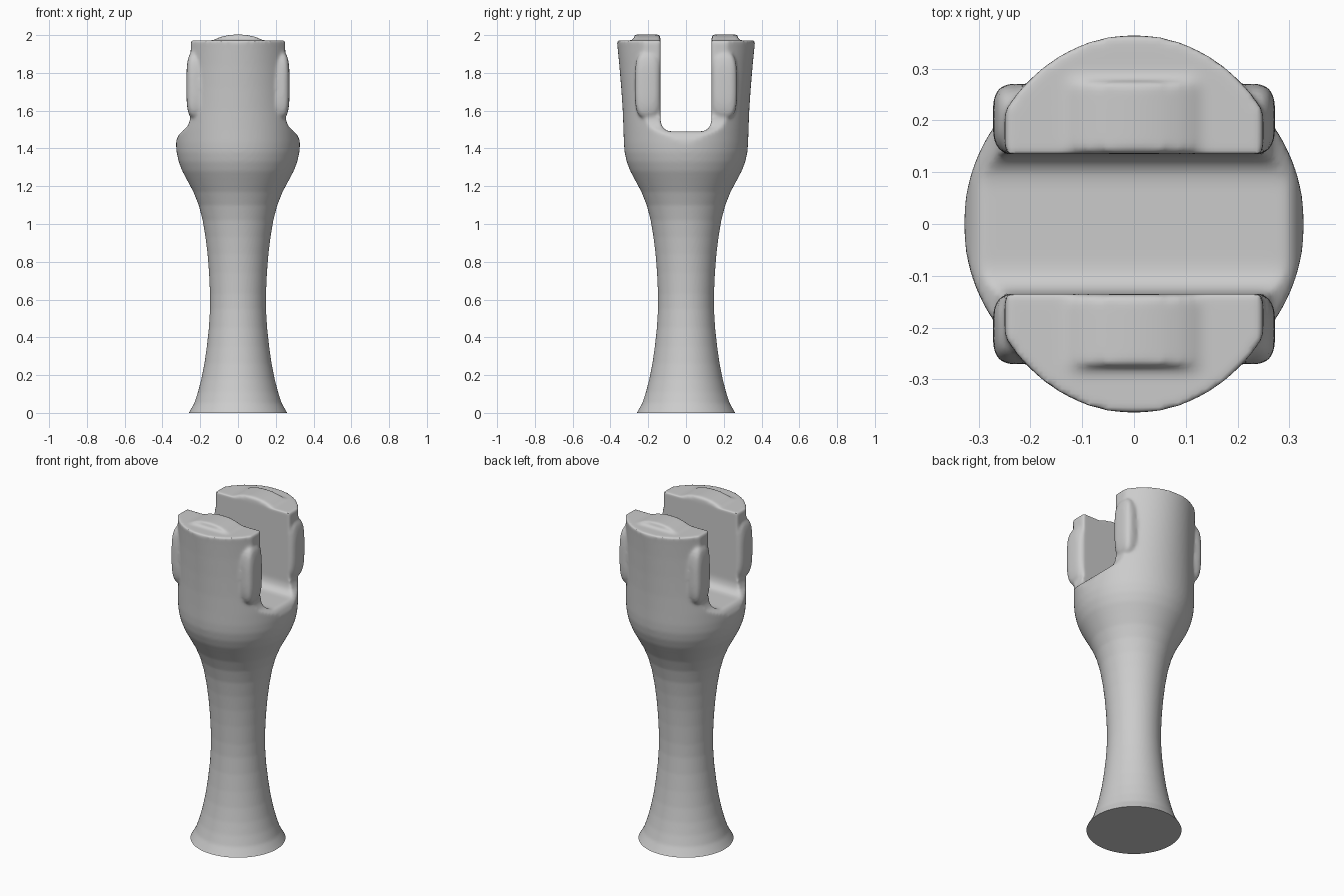
import bpy, bmesh, math
from mathutils import Vector

cube = bpy.data.objects.get("Cube")
if cube:
    bpy.data.objects.remove(cube, do_unlink=True)

grey = bpy.data.materials.new("plain grey")
grey.use_nodes = True
GREY = (0.6, 0.6, 0.6, 1.0)
grey.diffuse_color = GREY
grey.node_tree.nodes["Principled BSDF"].inputs["Base Color"].default_value = GREY


def add_object(name, bm):
    bmesh.ops.recalc_face_normals(bm, faces=bm.faces[:])
    mesh = bpy.data.meshes.new(name)
    bm.to_mesh(mesh)
    bm.free()
    ob = bpy.data.objects.new(name, mesh)
    bpy.context.collection.objects.link(ob)
    return ob


def lathe(name, rings, sides=96):
    """Stack elliptical rings given as (x radius, y radius, z)."""
    bm = bmesh.new()
    loops = []
    for rx, ry, z in rings:
        loops.append([bm.verts.new((rx * math.cos(a), ry * math.sin(a), z))
                      for a in (2 * math.pi * i / sides for i in range(sides))])
    for lo, hi in zip(loops, loops[1:]):
        for i in range(sides):
            j = (i + 1) % sides
            bm.faces.new((lo[i], lo[j], hi[j], hi[i]))
    bm.faces.new(loops[0][::-1])
    bm.faces.new(loops[-1])
    return add_object(name, bm)


def prism(name, points, depth):
    """Extrude a closed outline of 3D points along a vector."""
    bm = bmesh.new()
    face = bm.faces.new([bm.verts.new(p) for p in points])
    out = bmesh.ops.extrude_face_region(bm, geom=[face])
    moved = [g for g in out["geom"] if isinstance(g, bmesh.types.BMVert)]
    bmesh.ops.translate(bm, verts=moved, vec=Vector(depth))
    return add_object(name, bm)


def ellipsoid(name, centre, size):
    """Rounded lug, squarer than a plain ellipsoid."""
    bm = bmesh.new()
    bmesh.ops.create_uvsphere(bm, u_segments=48, v_segments=32, radius=1)
    for v in bm.verts:
        v.co = Vector([c + s * math.copysign(abs(k) ** 0.6, k)
                       for c, s, k in zip(centre, size, v.co)])
    return add_object(name, bm)


def apply_boolean(target, tool, operation):
    mod = target.modifiers.new("cut", 'BOOLEAN')
    mod.operation, mod.object, mod.solver = operation, tool, 'EXACT'
    bpy.context.view_layer.objects.active = target
    bpy.ops.object.modifier_apply(modifier=mod.name)
    bpy.data.objects.remove(tool, do_unlink=True)


# Flared foot, waisted stem and cup, running a little below the floor for a clean trim
half = [(0.30, -0.06), (0.26, 0), (0.232, 0.05), (0.212, 0.11), (0.194, 0.18),
        (0.178, 0.26), (0.165, 0.35), (0.154, 0.45), (0.148, 0.55), (0.148, 0.63),
        (0.153, 0.74), (0.161, 0.84), (0.172, 0.93), (0.187, 1.02), (0.208, 1.10),
        (0.236, 1.17), (0.268, 1.23), (0.295, 1.28), (0.314, 1.33), (0.325, 1.38),
        (0.329, 1.43)]
rings = [(r, r, z) for r, z in half]
rings += [(0.329, 0.331, 1.5), (0.324, 0.335, 1.6), (0.319, 0.343, 1.72),
          (0.314, 0.353, 1.84), (0.312, 0.363, 1.94), (0.312, 0.367, 1.972)]
body = lathe("forked_post", rings)

# Slot between the two prongs, rounded at its foot
slot = [(0.135, 2.2), (0.135, 1.55), (0.130, 1.525), (0.119, 1.506), (0.103, 1.495), (0.08, 1.49)]
outline = slot + [(-y, z) for y, z in reversed(slot)]
apply_boolean(body, prism("slot_cutter", [(-0.6, y, z) for y, z in outline], (1.2, 0, 0)), 'DIFFERENCE')

# Narrow the prongs at the sides, flowing down to a rounded shoulder
flank = [(0.25, 2.2), (0.25, 1.58), (0.255, 1.545), (0.268, 1.515), (0.29, 1.495),
         (0.312, 1.475), (0.324, 1.45), (0.332, 1.41), (0.6, 1.41), (0.6, 2.2)]
for s in (-1, 1):
    pts = [(s * x, -0.6, z) for x, z in flank]
    apply_boolean(body, prism("flank_cutter", pts, (0, 1.2, 0)), 'DIFFERENCE')

# Side lugs and arched pads on top of the prongs
arch = [(0.135 * math.cos(a), 1.966 + 0.037 * math.sin(a) ** 1.4)
        for a in (math.pi * i / 24 for i in range(1, 24))]
arch = [(0.13, 1.94)] + arch + [(-0.13, 1.94)]
for y in (-1, 1):
    for x in (-1, 1):
        apply_boolean(body, ellipsoid("lug", (x * 0.225, y * 0.203, 1.735), (0.048, 0.068, 0.175)), 'UNION')
    pts = [(x, y * 0.136, z) for x, z in arch]
    apply_boolean(body, prism("top_pad", pts, (0, y * 0.139, 0)), 'UNION')

# Fuse into one skin
remesh = body.modifiers.new("fuse", 'REMESH')
remesh.mode, remesh.voxel_size = 'VOXEL', 0.009
bpy.context.view_layer.objects.active = body
bpy.ops.object.modifier_apply(modifier=remesh.name)

# Soften the head, then trim the foot flat on the floor
bm = bmesh.new()
bm.from_mesh(body.data)
head = [v for v in bm.verts if v.co.z > 1.25]
for _ in range(4):
    bmesh.ops.smooth_vert(bm, verts=head, factor=0.5, use_axis_x=True, use_axis_y=True, use_axis_z=True)
cut = bmesh.ops.bisect_plane(bm, geom=bm.verts[:] + bm.edges[:] + bm.faces[:],
                             plane_co=(0, 0, 0), plane_no=(0, 0, -1), clear_outer=True)
rim = [g for g in cut["geom_cut"] if isinstance(g, bmesh.types.BMEdge)]
bmesh.ops.holes_fill(bm, edges=rim, sides=0)
bmesh.ops.recalc_face_normals(bm, faces=bm.faces[:])
bm.to_mesh(body.data)
bm.free()

body.data.materials.clear()
body.data.materials.append(grey)
bpy.ops.object.select_all(action='DESELECT')
body.select_set(True)
bpy.context.view_layer.objects.active = body
bpy.ops.object.shade_smooth_by_angle(angle=math.radians(50))
